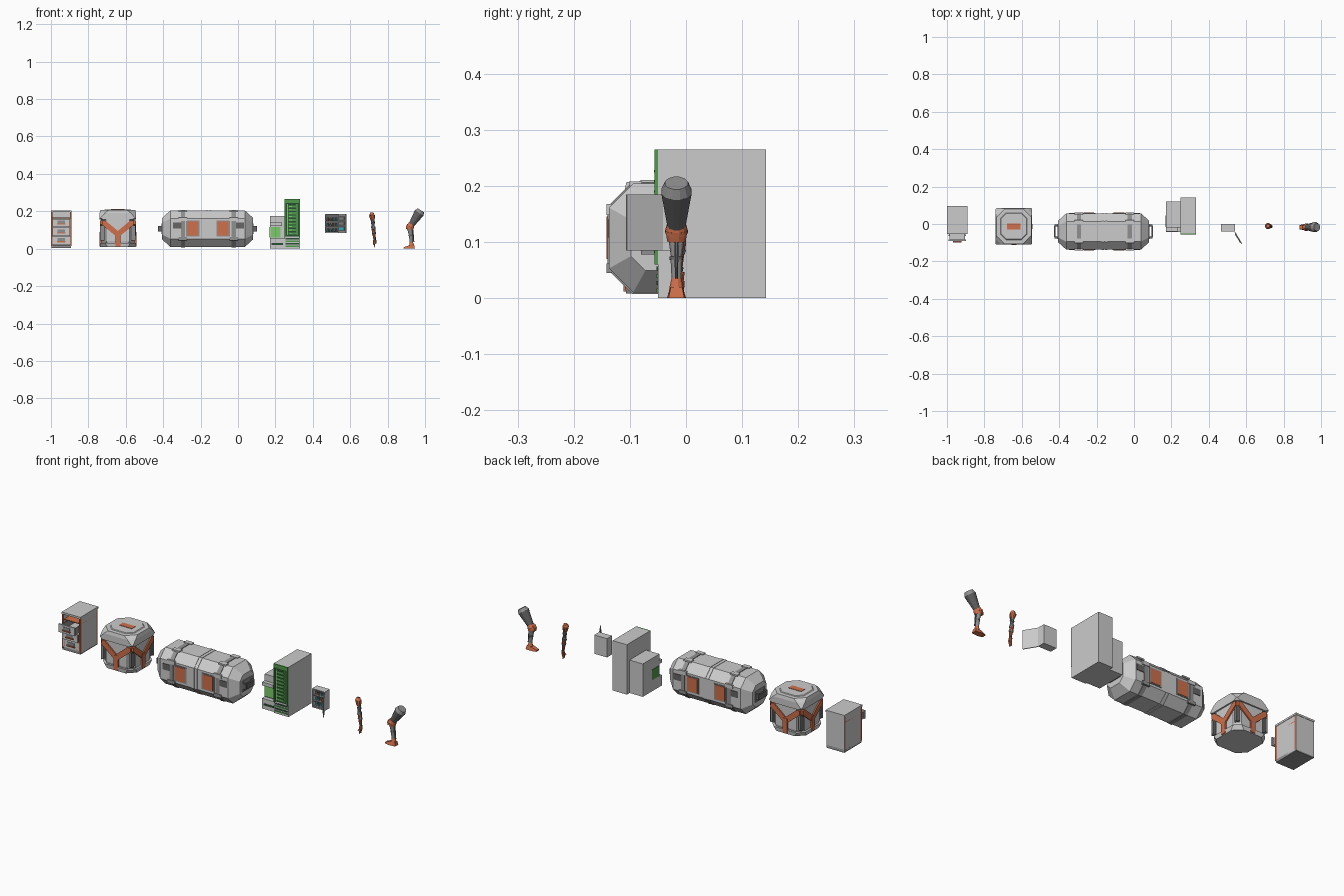
import bpy, bmesh, math
from mathutils import Vector

if "Cube" in bpy.data.objects:
    bpy.data.objects.remove(bpy.data.objects["Cube"])


def material(name, rgb):
    m = bpy.data.materials.new(name)
    m.diffuse_color = (*rgb, 1)
    m.use_nodes = True
    m.node_tree.nodes["Principled BSDF"].inputs["Base Color"].default_value = m.diffuse_color
    return m


ORANGE = material("orange", (0.62, 0.16, 0.07))
DARK = material("dark_grey", (0.13, 0.13, 0.13))
MID = material("mid_grey", (0.28, 0.28, 0.28))
GREEN = material("green", (0.08, 0.32, 0.07))
LIME = material("bright_green", (0.2, 0.6, 0.15))
DEEP = material("deep_green", (0.02, 0.08, 0.03))
CYAN = material("cyan", (0.05, 0.55, 0.65))


def hull(name, pts, mat=None):
    """Convex solid around a set of points."""
    bm = bmesh.new()
    for p in pts:
        bm.verts.new(p)
    bmesh.ops.convex_hull(bm, input=bm.verts)
    bmesh.ops.dissolve_limit(bm, angle_limit=0.01, verts=bm.verts, edges=bm.edges)
    bmesh.ops.recalc_face_normals(bm, faces=bm.faces)
    me = bpy.data.meshes.new(name)
    bm.to_mesh(me)
    bm.free()
    ob = bpy.data.objects.new(name, me)
    bpy.context.collection.objects.link(ob)
    if mat:
        me.materials.append(mat)
    return ob


def box(name, x0, x1, y0, y1, z0, z1, mat=None):
    return hull(name, [(x, y, z) for x in (x0, x1) for y in (y0, y1) for z in (z0, z1)], mat)


def cone(name, a, b, ra, rb, mat=None, n=10):
    """Tapered cylinder from a to b."""
    a, b = Vector(a), Vector(b)
    q = (b - a).to_track_quat('Z', 'Y')
    pts = []
    for c, r in ((a, ra), (b, rb)):
        for i in range(n):
            t = math.tau * (i + .5) / n
            pts.append(c + q @ Vector((r * math.cos(t), r * math.sin(t), 0)))
    return hull(name, pts, mat)


def octagon(half, flat):
    h, f = half, flat
    return [(-h, -f), (-f, -h), (f, -h), (h, -f), (h, f), (f, h), (-f, h), (-h, f)]


# drawer cabinet: shell, orange trims, four bays
X0, X1 = -0.998, -0.892
for n, x in (("left", X0), ("right", X1 - .006)):
    box(f"cabinet_{n}_side", x, x + .006, -.05, .095, .012, .197)
    box(f"cabinet_{n}_front_trim", x, x + .007, -.054, -.049, .015, .195, ORANGE)
for x in (X0 - .001, X1 - .001):
    for y in (-.047, .085):
        box("cabinet_side_trim", x, x + .002, y, y + .005, .015, .195, ORANGE)
box("cabinet_back", X0, X1, .088, .095, .012, .197)
box("cabinet_top", X0 - .002, X1 + .002, -.054, .097, .195, .205)
box("cabinet_base", X0, X1, -.05, .095, .005, .02, MID)
box("top_bay_floor", X0, X1, -.045, .09, .162, .166, ORANGE)
for i, out in enumerate((.004, .014, .042)):
    z, y = .022 + .047 * i, -.05 - out
    a, b = X0 + .007, X1 - .007
    box("drawer_front", a, b, y, y + .008, z, z + .043)
    box("drawer_floor", a + .004, b - .004, y, y + .12, z, z + .004)
    for x in (a + .004, b - .008):
        box("drawer_side", x, x + .004, y, y + .12, z, z + .036, MID)
    box("drawer_label", -.965, -.925, y - .002, y, z + .018, z + .034, MID)
    box("drawer_handle", -.968, -.922, y - .006, y, z + .012, z + .018, ORANGE)

# cube crate: corner-cut body and lid, Y straps on all four faces
CX, CY, H, C = -.6425, -.0125, .0975, .045


def ring(h, c, z):
    return [(CX + x, CY + y, z) for x, y in octagon(h, h - c)]


hull("crate_body", ring(.09, .028, .165) + ring(.09, .028, .04) + ring(.084, .036, .014))
hull("crate_base", ring(.094, .04, .008) + ring(H, .03, .03))
hull("crate_lid", ring(H, .005, .165) + ring(H, .022, .155) + ring(H, .028, .19) + ring(H - .004, C, .207))
hull("crate_lid_panel", ring(.073, .03, .206) + ring(.068, .028, .21))
box("crate_lid_badge", CX - .037, CX + .037, CY - .016, CY + .016, .208, .212, ORANGE)
for k in range(4):
    a = k * math.pi / 2

    def put(u, d, z):
        return (CX + u * math.cos(a) + d * math.sin(a), CY + u * math.sin(a) - d * math.cos(a), z)

    for s in (-1, 1):
        arm = [(0, .095), (0, .072), (.014 * s, .07), (.085 * s, .128), (.085 * s, .15), (.066 * s, .15)]
        hull("strap_arm", [put(u, d, z) for u, z in arm for d in (.08, .0965)], ORANGE)
        post = [(.062 * s, .01), (.088 * s, .045), (.088 * s, .125), (.076 * s, .115), (.076 * s, .05)]
        hull("crate_corner_frame", [put(u, d, z) for u, z in
             [post[1], post[2], post[3], post[4]] for d in (.07, .094)], MID)
    hull("strap_stem", [put(u, d, z) for u in (-.013, .013) for z in (.012, .09) for d in (.08, .0985)], ORANGE)

# long octagonal chest with tapered ends
BX, BY, BZ = -.1625, -.04, .107


def section(x, s=1.0):
    return [(x, BY + y * s, BZ + z * s) for y, z in octagon(.097, .054)]


hull("chest_body", section(-.405, .6) + section(-.362) + section(.037) + section(.08, .6))
for x in (-.295, -.0225):
    hull("chest_strap", section(x - .011, 1.03) + section(x + .011, 1.03), MID)
    for s in (-1, 1):
        y = BY + s * .097
        box("strap_buckle", x - .022, x + .022, y - .005, y + .005, .148, .168)
        box("strap_foot", x - .022, x + .022, y - .005, y + .005, .045, .062, MID)
        box("strap_top_plate", x - .022, x + .022, BY + s * .05 - .012, BY + s * .05 + .012, .2, .208)
for x in (-.167, -.149):
    hull("chest_rib", section(x - .006, 1.02) + section(x + .006, 1.02))
for s in (-1, 1):
    y = BY + s * .098
    for x in (-.242, -.0795):
        box("chest_panel_rim", x - .036, x + .036, y - .002, y + .002, .065, .15, MID)
        box("chest_panel", x - .029, x + .029, y - .004, y + .004, .07, .145, ORANGE)
    for x in (-.325, .01):
        box("chest_vent", x - .022, x + .022, y - .002, y + .002, .108, .14, DARK)
    # end handles
    ex = BX + s * .2425
    box("handle_plate", ex - .004, ex + .004, BY - .04, BY + .04, .078, .135, MID)
    for y in (-.032, .032):
        xs = sorted((ex, ex + s * .02))
        box("handle_arm", *xs, BY + y - .005, BY + y + .005, .093, .122, DARK)
    xs = sorted((ex + s * .014, ex + s * .022))
    box("handle_grip", *xs, BY - .03, BY + .03, .093, .122, DARK)

# server tower
box("tower", .248, .332, -.05, .143, 0, .265)
box("tower_rim_top", .248, .332, -.056, -.05, .245, .265, GREEN)
for x in (.248, .325):
    box("tower_rim_side", x, x + .007, -.056, -.05, .06, .245, GREEN)
box("tower_rack", .255, .325, -.052, -.05, .065, .245, DEEP)
for x in (.262, .312):
    box("rack_rail", x, x + .006, -.055, -.05, .072, .24, LIME)
for i in range(9):
    z = .076 + .018 * i
    box("rack_unit", .27, .31, -.056, -.05, z, z + .011, GREEN)
    box("rack_light", .273, .29, -.057, -.055, z + .004, z + .008, LIME)
for i in range(4):
    box("tower_vent", .255, .325, -.053, -.05, .01 + .013 * i, .017 + .013 * i, DEEP if i % 2 else GREEN)

# side console with screen set in a notch
box("console_back", .17, .248, -.02, .12, 0, .175)
box("console_base", .17, .248, -.042, -.02, 0, .055)
box("console_hood", .17, .235, -.04, -.02, .122, .14)
box("console_screen", .175, .228, -.026, -.02, .06, .115, LIME)
box("console_side_screen", .168, .17, -.015, .045, .06, .115, GREEN)
box("console_slot", .18, .24, -.044, -.04, .02, .03, DEEP)

# open wall cabinet with vials
box("locker_back", .465, .54, -.006, 0, .085, .185)
for x in (.465, .535):
    box("locker_side", x, x + .005, -.041, 0, .085, .185)
for z in (.085, .18):
    box("locker_cap", .465, .54, -.041, 0, z, z + .005)
box("locker_lining", .47, .535, -.009, -.006, .09, .18, DARK)
for i, z in enumerate((.09, .118, .148)):
    box("locker_shelf", .47, .535, -.038, -.006, z, z + .003, MID)
    for j in range(4):
        x = .479 + .0155 * j
        mat = (CYAN, CYAN, MID, ORANGE)[(i + j) % 4] if i else (CYAN, MID)[j % 2]
        cone("vial", (x, -.024, z + .003), (x, -.024, z + .019), .005, .004, mat, 8)
# angled door, with racks on its inner face
A, B = Vector((.54, -.041, 0)), Vector((.579, -.105, 0))
D, N = (B - A).normalized(), Vector((-.854, -.52, 0))


def door_block(name, u0, u1, d0, d1, z0, z1, mat=None):
    hull(name, [A + D * u + N * d + Vector((0, 0, z)) for u in (u0, u1) for d in (d0, d1) for z in (z0, z1)], mat)


door_block("locker_door", 0, .075, 0, .004, .085, .185)
door_block("door_lining", .006, .069, .004, .005, .092, .178, DARK)
for z in (.1, .128, .156):
    door_block("door_rack", .012, .063, .004, .008, z, z + .012, CYAN if z < .11 else MID)

# artificial arm hanging straight down
AY = -.01
arm = [("shoulder_cap", (.716, .193), (.716, .178), .009, .015, ORANGE),
       ("shoulder", (.716, .178), (.72, .152), .016, .011, ORANGE),
       ("upper_arm", (.72, .152), (.723, .115), .009, .008, MID),
       ("upper_arm_ring", (.721, .142), (.722, .136), .011, .011, DARK),
       ("elbow", (.723, .118), (.724, .103), .011, .011, MID),
       ("forearm", (.724, .103), (.73, .055), .010, .007, ORANGE),
       ("forearm_ring", (.726, .088), (.727, .08), .0112, .011, MID),
       ("wrist", (.73, .056), (.731, .046), .0065, .0065, DARK),
       ("palm", (.731, .047), (.732, .028), .008, .009, ORANGE)]
for n, a, b, ra, rb, m in arm:
    cone(n, (a[0], AY, a[1]), (b[0], AY - .003, b[1]), ra, rb, m)
for i in range(4):
    y = AY - .01 + i * .005
    cone("finger", (.732, y, .03), (.728, y - .001, .006), .0028, .002, ORANGE, 6)
cone("thumb", (.731, AY - .008, .038), (.722, AY - .013, .02), .003, .002, ORANGE, 6)

# artificial leg, bent at the knee
LY = -.017
leg = [("ankle", (.928, .014), (.927, .036), .014, .009, ORANGE),
       ("shin_lower", (.927, .034), (.924, .07), .009, .011, MID),
       ("shin_ring", (.924, .068), (.9235, .074), .0125, .0125, DARK),
       ("calf", (.9235, .073), (.919, .106), .010, .015, MID),
       ("knee", (.919, .102), (.923, .12), .017, .02, ORANGE),
       ("knee_collar", (.921, .118), (.928, .132), .021, .017, ORANGE),
       ("thigh", (.926, .126), (.968, .19), .016, .028, DARK),
       ("thigh_cap", (.968, .19), (.978, .205), .028, .021, MID)]
for n, a, b, ra, rb, m in leg:
    cone(n, (a[0], LY, a[1]), (b[0], LY, b[1]), ra, rb, m, 12)
foot = [(.885, .011, 0), (.885, .009, .007), (.912, .017, 0), (.912, .012, .017),
        (.946, .014, 0), (.942, .01, .02)]
hull("foot", [(x, LY + s * w, z) for x, w, z in foot for s in (-1, 1)], ORANGE)
hull("knee_guard", [(x, LY + s * w, z) for x, w, z in
     ((.9, .013, .102), (.897, .01, .118), (.905, .012, .132), (.915, .016, .118)) for s in (-1, 1)], ORANGE)
cone("shin_piston", (.94, LY, .035), (.934, LY, .1), .003, .004, DARK, 8)
